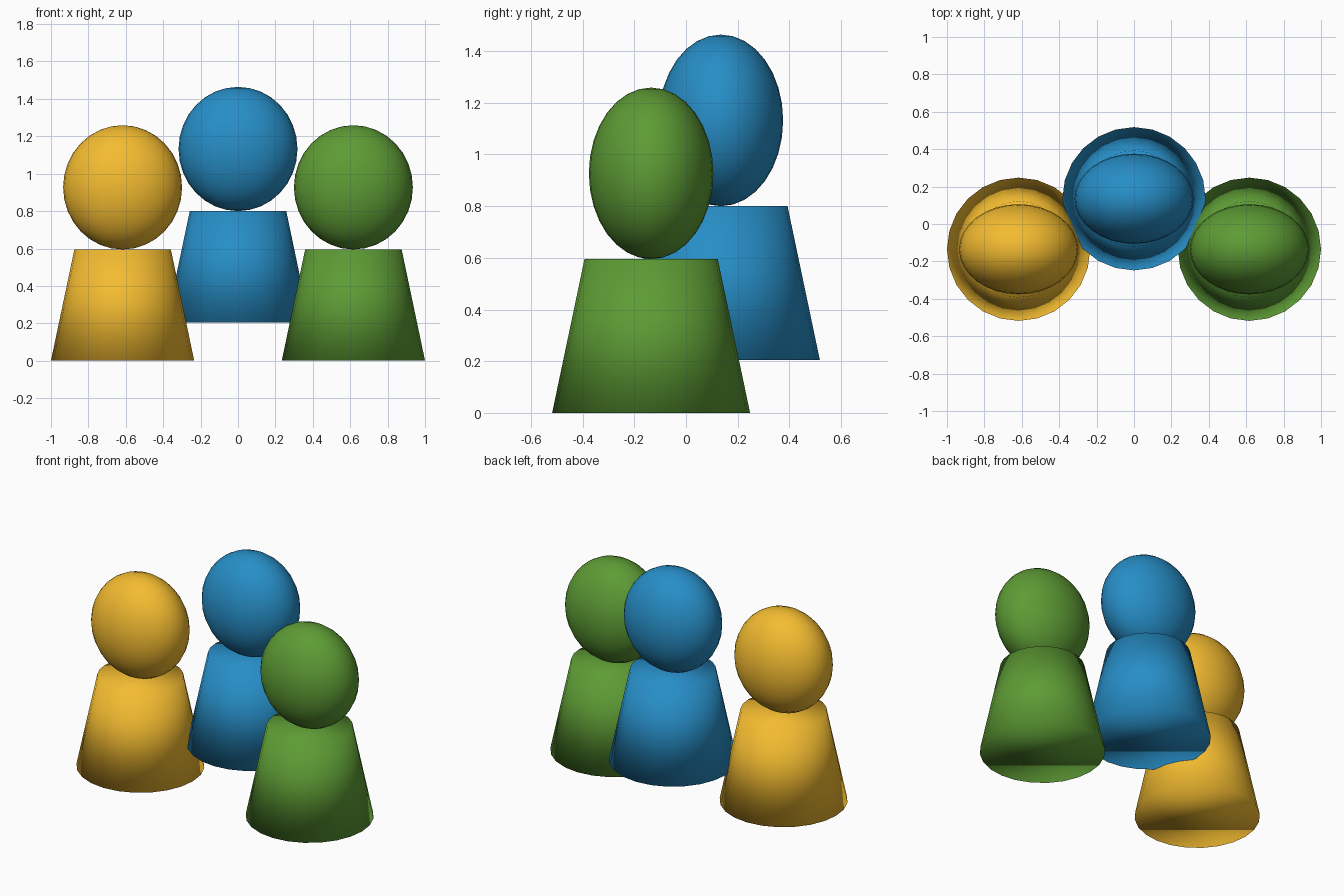
import bpy

if "Cube" in bpy.data.objects:
    bpy.data.objects.remove(bpy.data.objects["Cube"])

BODY_H = 0.595
HEAD = (0.318, 0.241, 0.332)  # half sizes of the flattened egg head


def finish(obj, name, mat):
    obj.name = name
    obj.data.materials.append(mat)
    bpy.ops.object.shade_smooth()


def pawn(label, color, x, y, z):
    mat = bpy.data.materials.new(label)
    mat.diffuse_color = (*color, 1)
    mat.use_nodes = True
    mat.node_tree.nodes["Principled BSDF"].inputs["Base Color"].default_value = mat.diffuse_color
    # tapered round body with closed ends
    bpy.ops.mesh.primitive_cone_add(vertices=24, radius1=0.383, radius2=0.258,
                                    depth=BODY_H, location=(x, y, z + BODY_H / 2))
    finish(bpy.context.object, label + "_body", mat)
    # head resting on the body, shallower front to back
    bpy.ops.mesh.primitive_uv_sphere_add(segments=32, ring_count=16, radius=1,
                                         location=(x, y, z + BODY_H + HEAD[2]))
    head = bpy.context.object
    head.scale = HEAD
    finish(head, label + "_head", mat)


# two front figures and a raised one behind
pawn("yellow", (0.90, 0.50, 0.03), -0.617, -0.135, 0)
pawn("green", (0.11, 0.33, 0.035), 0.617, -0.135, 0)
pawn("blue", (0.02, 0.27, 0.57), 0, 0.135, 0.205)
